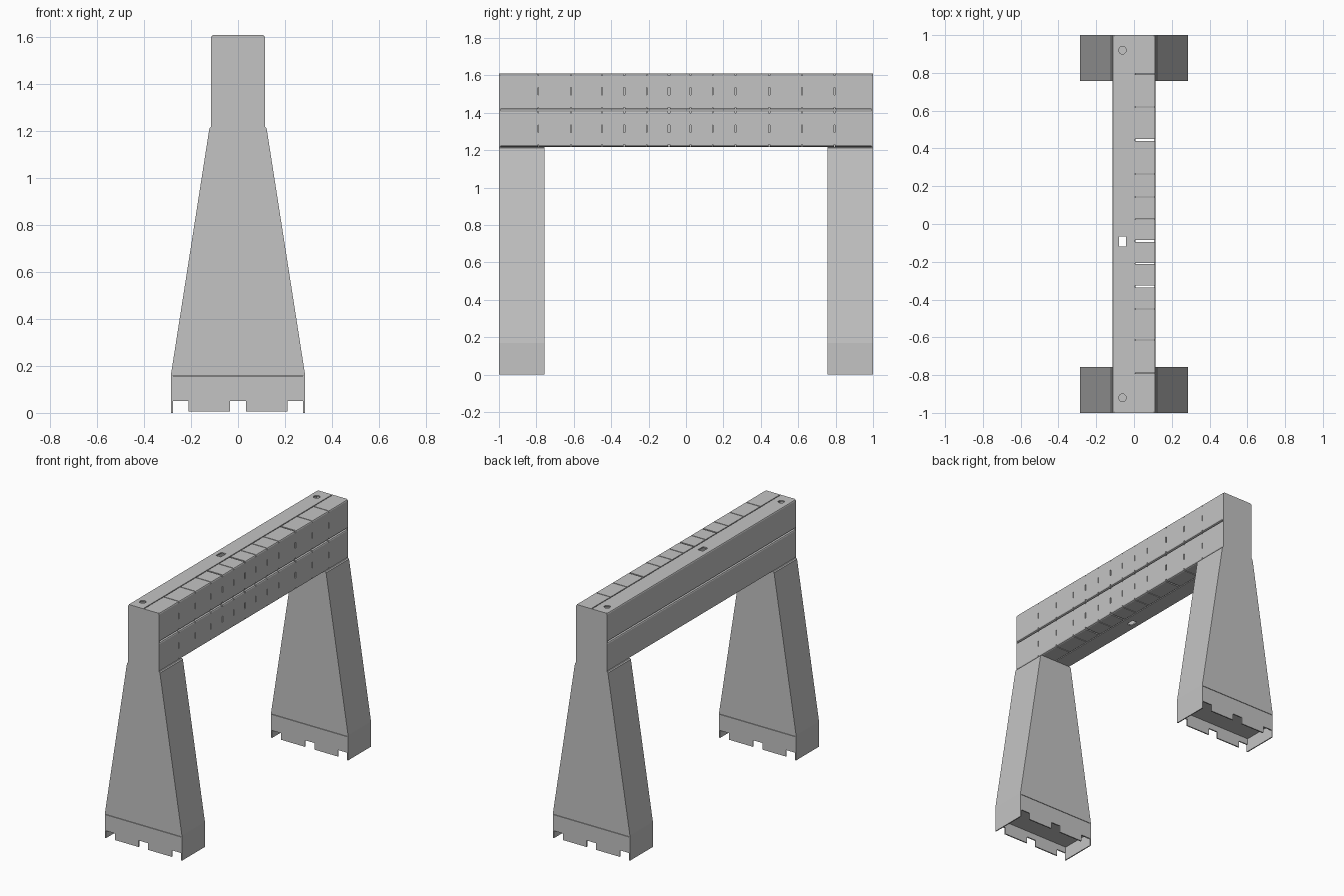
import bpy, bmesh
from mathutils import Matrix

cube = bpy.data.objects.get("Cube")
if cube:
    bpy.data.objects.remove(cube)

steel = bpy.data.materials.new("grey_steel")
GREY = (0.55, 0.55, 0.55, 1)
steel.use_nodes = True
steel.diffuse_color = GREY
steel.node_tree.nodes["Principled BSDF"].inputs["Base Color"].default_value = GREY


def finish(bm, name):
    bmesh.ops.recalc_face_normals(bm, faces=bm.faces)
    mesh = bpy.data.meshes.new(name)
    bm.to_mesh(mesh)
    bm.free()
    mesh.materials.append(steel)
    ob = bpy.data.objects.new(name, mesh)
    bpy.context.collection.objects.link(ob)
    return ob


def add_box(bm, x0, x1, y0, y1, z0, z1):
    size = Matrix.Diagonal((x1 - x0, y1 - y0, z1 - z0, 1))
    centre = Matrix.Translation(((x0 + x1) / 2, (y0 + y1) / 2, (z0 + z1) / 2))
    return bmesh.ops.create_cube(bm, size=1, matrix=centre @ size)["verts"]


def box(name, *bounds):
    bm = bmesh.new()
    add_box(bm, *bounds)
    return finish(bm, name)


def prism(name, half, y0, y1):
    """Mirror a half outline in x-z and extrude it along y."""
    bm = bmesh.new()
    outline = half + [(-x, z) for x, z in reversed(half)]
    face = bm.faces.new([bm.verts.new((x, y0, z)) for x, z in outline])
    geom = bmesh.ops.extrude_face_region(bm, geom=[face])["geom"]
    verts = [g for g in geom if isinstance(g, bmesh.types.BMVert)]
    bmesh.ops.translate(bm, verts=verts, vec=(0, y1 - y0, 0))
    return finish(bm, name)


def cut(ob, cutter_bm):
    cutter = finish(cutter_bm, "cutter")
    cutter.hide_render = True
    mod = ob.modifiers.new("cut", "BOOLEAN")
    mod.operation, mod.solver, mod.object = "DIFFERENCE", "EXACT", cutter
    bpy.context.view_layer.objects.active = ob
    bpy.ops.object.modifier_apply(modifier=mod.name)
    bpy.data.objects.remove(cutter)


# Beam dimensions and slot positions
HALF_W, HALF_L, WALL, PLATE = 0.115, 0.992, 0.008, 0.008
SLOTS = [-0.79, -0.615, -0.45, -0.33, -0.21, -0.09, 0.025, 0.143, 0.265, 0.445, 0.62, 0.795]
WIDE = (-0.33, -0.09, 0.445)


def beam(name, z0, z1):
    # Shell with softened long edges
    c = HALF_W - 0.009
    half = [(c, z0), (HALF_W - 0.003, z0 + 0.003), (HALF_W, z0 + 0.009),
            (HALF_W, z1 - 0.009), (HALF_W - 0.003, z1 - 0.003), (c, z1)]
    ob = prism(name, half, -HALF_L, HALF_L)

    # Two hollow chambers split by a centre wall
    bm = bmesh.new()
    for a, b in ((-HALF_W + WALL, -WALL), (WALL, HALF_W - WALL)):
        add_box(bm, a, b, -HALF_L + WALL, HALF_L - WALL, z0 + WALL, z1 - WALL)
    cut(ob, bm)

    # Centre grooves, cross slots and side slits
    bm = bmesh.new()
    for a, b in ((z0 - 0.02, z0 + 0.005), (z1 - 0.005, z1 + 0.02)):
        add_box(bm, -0.003, 0.003, -1.1, 1.1, a, b)
    mid = (z0 + z1) / 2
    for y in SLOTS:
        w = 0.005 if y in WIDE else 0.0025
        for a, b in ((z0 - 0.02, z0 + 0.012), (z1 - 0.012, z1 + 0.02)):
            add_box(bm, 0.004, 0.13, y - w, y + w, a, b)
        add_box(bm, 0.1, 0.13, y - w, y + w, mid - 0.02, mid + 0.02)
    # Cable opening and round bolt holes in the plain half
    add_box(bm, -0.079, -0.043, -0.12, -0.065, z0 - 0.05, z1 + 0.05)
    for y in (-0.92, 0.92):
        bmesh.ops.create_cone(bm, cap_ends=True, segments=20, radius1=0.02, radius2=0.02,
                              depth=0.06, matrix=Matrix.Translation((-0.061, y, z1)))
    cut(ob, bm)


beam("lower_beam", 1.218, 1.411)
beam("upper_beam", 1.417, 1.61)

# Legs, feet and beam end plates, mirrored front to back
for side, s in (("front", -1), ("back", 1)):
    outer, inner = s * 1.0, s * 0.757

    prism(side + "_end_plate",
          [(HALF_W, 1.215), (HALF_W, 1.601), (HALF_W - 0.009, 1.61)],
          outer - s * PLATE, outer)
    prism(side + "_leg",
          [(0.285, 0.16), (0.285, 0.168), (0.122, 1.212), (0.116, 1.218)],
          min(outer, inner), max(outer, inner))

    # Foot: ceiling block, side plates and notched skirts
    lo, hi = min(outer, inner), max(outer, inner)
    box(side + "_foot_core", -0.278, 0.278, lo + 0.009, hi - 0.009, 0.09, 0.162)
    for label, a, b in (("right", -0.285, -0.278), ("left", 0.278, 0.285)):
        box(f"{side}_{label}_foot_plate", a, b, lo, hi, 0, 0.16)
    skirt = [(0.035, 0.05), (0.035, 0.006), (0.21, 0.006),
             (0.21, 0.05), (0.278, 0.05), (0.278, 0.157)]
    for label, y in (("outer", outer), ("inner", inner + s * PLATE)):
        prism(f"{side}_{label}_skirt", skirt, y - s * PLATE, y)
